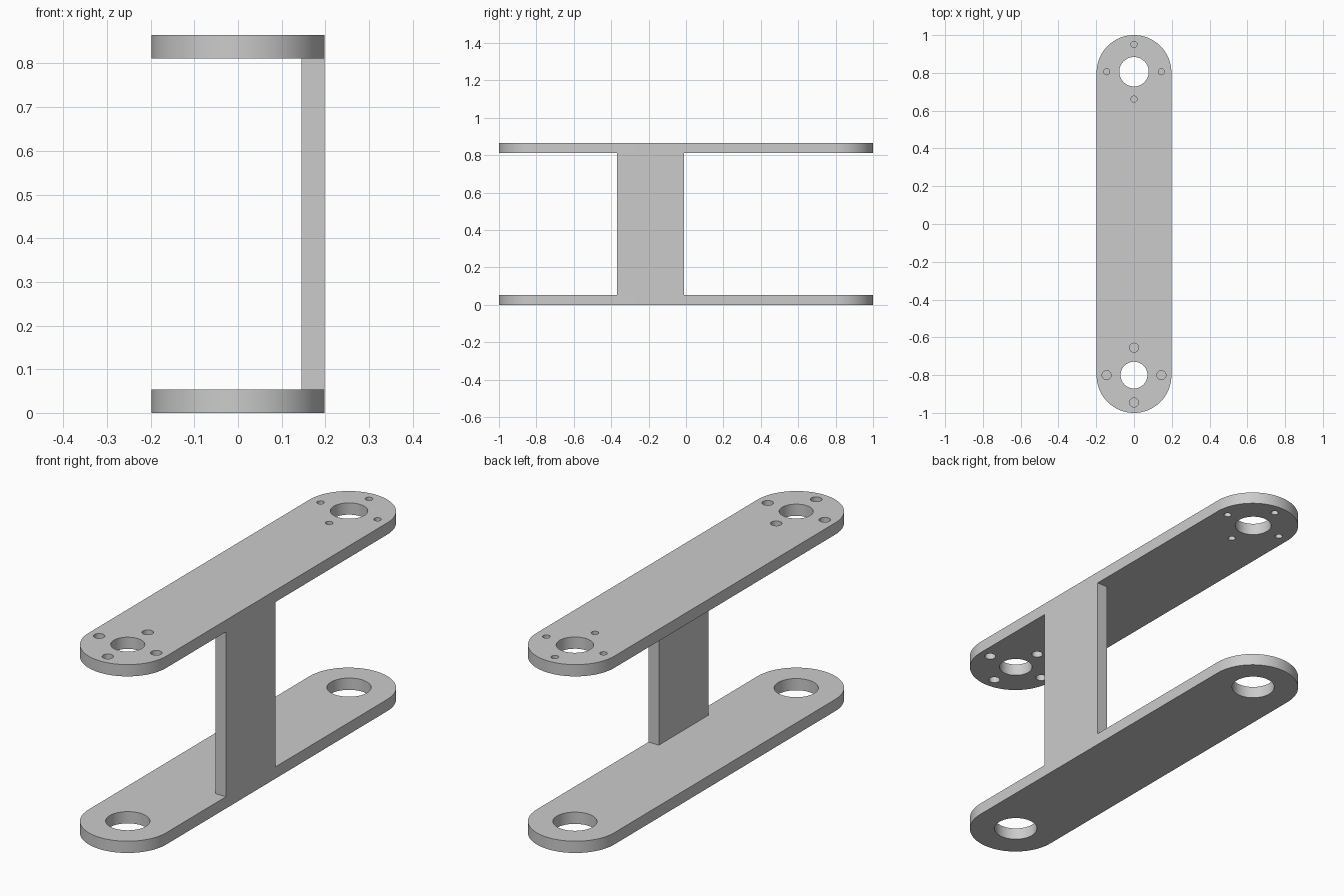
import bpy
import bmesh
import math
from mathutils import Vector

cube = bpy.data.objects.get("Cube")
if cube:
    bpy.data.objects.remove(cube, do_unlink=True)

HALF_W = 0.198        # half width of the arms and radius of their ends
END_Y = 0.802         # centre of the rounded ends
THICK = 0.054
HEIGHT = 0.865
BOLT_RING = 0.145

grey = bpy.data.materials.new("plain grey")
grey.use_nodes = True
colour = (0.6, 0.6, 0.6, 1)
grey.diffuse_color = colour
grey.node_tree.nodes["Principled BSDF"].inputs["Base Color"].default_value = colour


def arc(cx, cy, r, start, sweep, n):
    return [(cx + r * math.cos(start + sweep * i / n),
             cy + r * math.sin(start + sweep * i / n)) for i in range(n + 1)]


def circle(cx, cy, r, n=48):
    return arc(cx, cy, r, 0, math.tau, n)[:-1]


def bolt_circle(cy, r):
    return [circle(BOLT_RING * math.cos(a), cy + BOLT_RING * math.sin(a), r, 24)
            for a in (k * math.pi / 2 for k in range(4))]


def extruded(name, loops, z0, z1):
    """Flat outline with holes, filled and extruded upwards."""
    bm = bmesh.new()
    edges = []
    for loop in loops:
        verts = [bm.verts.new((x, y, z0)) for x, y in loop]
        edges += [bm.edges.new((v, verts[i - 1])) for i, v in enumerate(verts)]
    bmesh.ops.triangle_fill(bm, use_beauty=True, use_dissolve=False, edges=edges)
    ext = bmesh.ops.extrude_face_region(bm, geom=bm.faces[:], use_keep_orig=True)
    top = [g for g in ext["geom"] if isinstance(g, bmesh.types.BMVert)]
    bmesh.ops.translate(bm, verts=top, vec=Vector((0, 0, z1 - z0)))
    bmesh.ops.recalc_face_normals(bm, faces=bm.faces[:])
    mesh = bpy.data.meshes.new(name)
    bm.to_mesh(mesh)
    bm.free()
    mesh.materials.append(grey)
    obj = bpy.data.objects.new(name, mesh)
    bpy.context.collection.objects.link(obj)
    bpy.ops.object.select_all(action='DESELECT')
    obj.select_set(True)
    bpy.context.view_layer.objects.active = obj
    bpy.ops.object.shade_smooth_by_angle(angle=math.radians(30))
    return obj


# Rounded arm outline shared by both plates
outline = (arc(0, END_Y, HALF_W, 0, math.pi, 48)
           + arc(0, -END_Y, HALF_W, math.pi, math.pi, 48))

# Lower arm with two plain bores
extruded("lower_arm", [outline, circle(0, -0.8, 0.092), circle(0, 0.806, 0.092)],
         0, THICK)

# Upper arm with bores and bolt circles
extruded("upper_arm",
         [outline, circle(0, -0.8, 0.071), circle(0, 0.806, 0.078)]
         + bolt_circle(-0.8, 0.024) + bolt_circle(0.806, 0.016),
         HEIGHT - THICK, HEIGHT)

# Upright web joining the arms along one edge
web = [(0.145, -0.37), (HALF_W, -0.37), (HALF_W, -0.01), (0.145, -0.01)]
extruded("upright_web", [web], THICK, HEIGHT - THICK)
